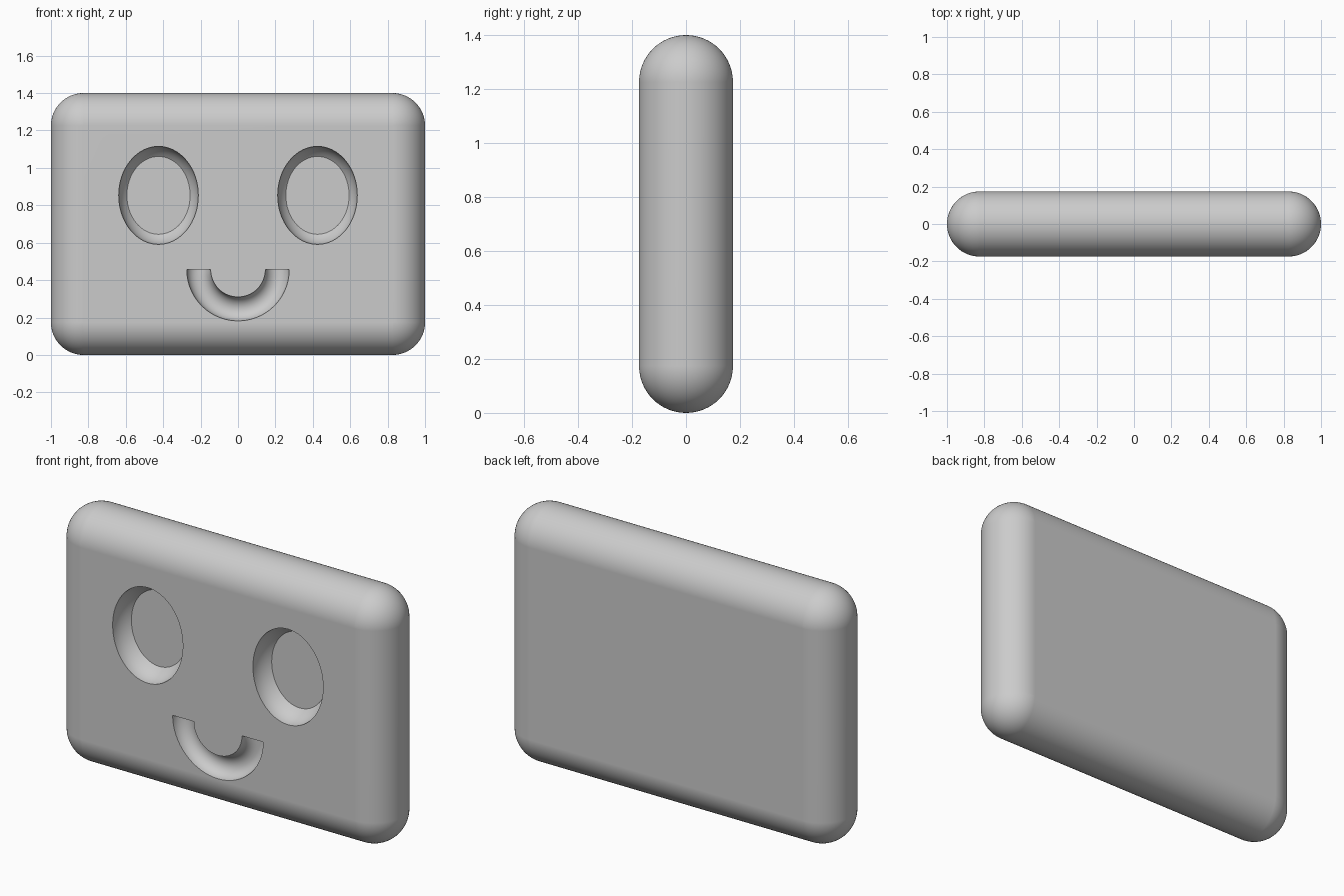
import bpy
import bmesh
import math
from mathutils import Matrix, Vector

cube = bpy.data.objects.get("Cube")
if cube:
    bpy.data.objects.remove(cube, do_unlink=True)

HALF_W, HALF_H, R = 1.0, 0.7, 0.174
UPRIGHT = Matrix.Rotation(math.radians(90), 4, "X")

grey = bpy.data.materials.new("plain grey")
grey.use_nodes = True
grey.diffuse_color = (0.6, 0.6, 0.6, 1)
grey.node_tree.nodes["Principled BSDF"].inputs["Base Color"].default_value = (0.6, 0.6, 0.6, 1)


def make_object(name, bm):
    bmesh.ops.recalc_face_normals(bm, faces=bm.faces)
    mesh = bpy.data.meshes.new(name)
    bm.to_mesh(mesh)
    bm.free()
    mesh.materials.append(grey)
    obj = bpy.data.objects.new(name, mesh)
    bpy.context.collection.objects.link(obj)
    return obj


def slice_off(bm, point, normal):
    """Remove everything beyond a plane and close the opening."""
    bmesh.ops.bisect_plane(bm, geom=bm.verts[:] + bm.edges[:] + bm.faces[:], dist=1e-5,
                           plane_co=point, plane_no=normal, clear_outer=True)
    bmesh.ops.holes_fill(bm, edges=[e for e in bm.edges if e.is_boundary], sides=0)


# Rounded slab: hull around four corner balls
bm = bmesh.new()
for sx in (-1, 1):
    for sz in (-1, 1):
        place = Matrix.Translation((sx * (HALF_W - R), 0, HALF_H + sz * (HALF_H - R)))
        bmesh.ops.create_uvsphere(bm, u_segments=64, v_segments=32, radius=R,
                                  matrix=place @ UPRIGHT)
hull = bmesh.ops.convex_hull(bm, input=bm.verts)
inside = {g for g in hull["geom_interior"] + hull["geom_unused"] if isinstance(g, bmesh.types.BMVert)}
bmesh.ops.delete(bm, geom=list(inside), context="VERTS")
bmesh.ops.dissolve_limit(bm, angle_limit=math.radians(0.2), verts=bm.verts, edges=bm.edges)
body = make_object("face_slab", bm)

cutters = []

# Eye sockets: oval bowls with a flat floor
for side, name in ((-1, "right_eye_cutter"), (1, "left_eye_cutter")):
    bm = bmesh.new()
    place = Matrix.Translation((side * 0.425, -R, 0.853))
    bmesh.ops.create_uvsphere(bm, u_segments=64, v_segments=33, radius=1,
                              matrix=place @ Matrix.Diagonal((0.213, 0.165, 0.262, 1)) @ UPRIGHT)
    slice_off(bm, Vector((0, -R + 0.1, 0)), Vector((0, 1, 0)))
    cutters.append(make_object(name, bm))

# Smile: lower half of a ring
bpy.ops.mesh.primitive_torus_add(major_segments=96, minor_segments=30,
                                 major_radius=0.21, minor_radius=0.064)
ring = bpy.context.object
bm = bmesh.new()
bm.from_mesh(ring.data)
bpy.data.objects.remove(ring, do_unlink=True)
bm.transform(Matrix.Translation((0, -R, 0.456)) @ UPRIGHT)
slice_off(bm, Vector((0, 0, 0.456)), Vector((0, 0, 1)))
cutters.append(make_object("mouth_cutter", bm))

# Carve the features, then discard the cutters
bpy.ops.object.select_all(action="DESELECT")
body.select_set(True)
bpy.context.view_layer.objects.active = body
for cutter in cutters:
    cutter.hide_render = True
    carve = body.modifiers.new("carve", "BOOLEAN")
    carve.object = cutter
    carve.operation = "DIFFERENCE"
    carve.solver = "EXACT"
    bpy.ops.object.modifier_apply(modifier=carve.name)
    bpy.data.objects.remove(cutter, do_unlink=True)

# Smooth rounded sides, crisp feature rims, flat faces kept flat
bpy.ops.object.shade_smooth_by_angle(angle=math.radians(30))
flatten = body.modifiers.new("flat_face_normals", "WEIGHTED_NORMAL")
flatten.keep_sharp = True
